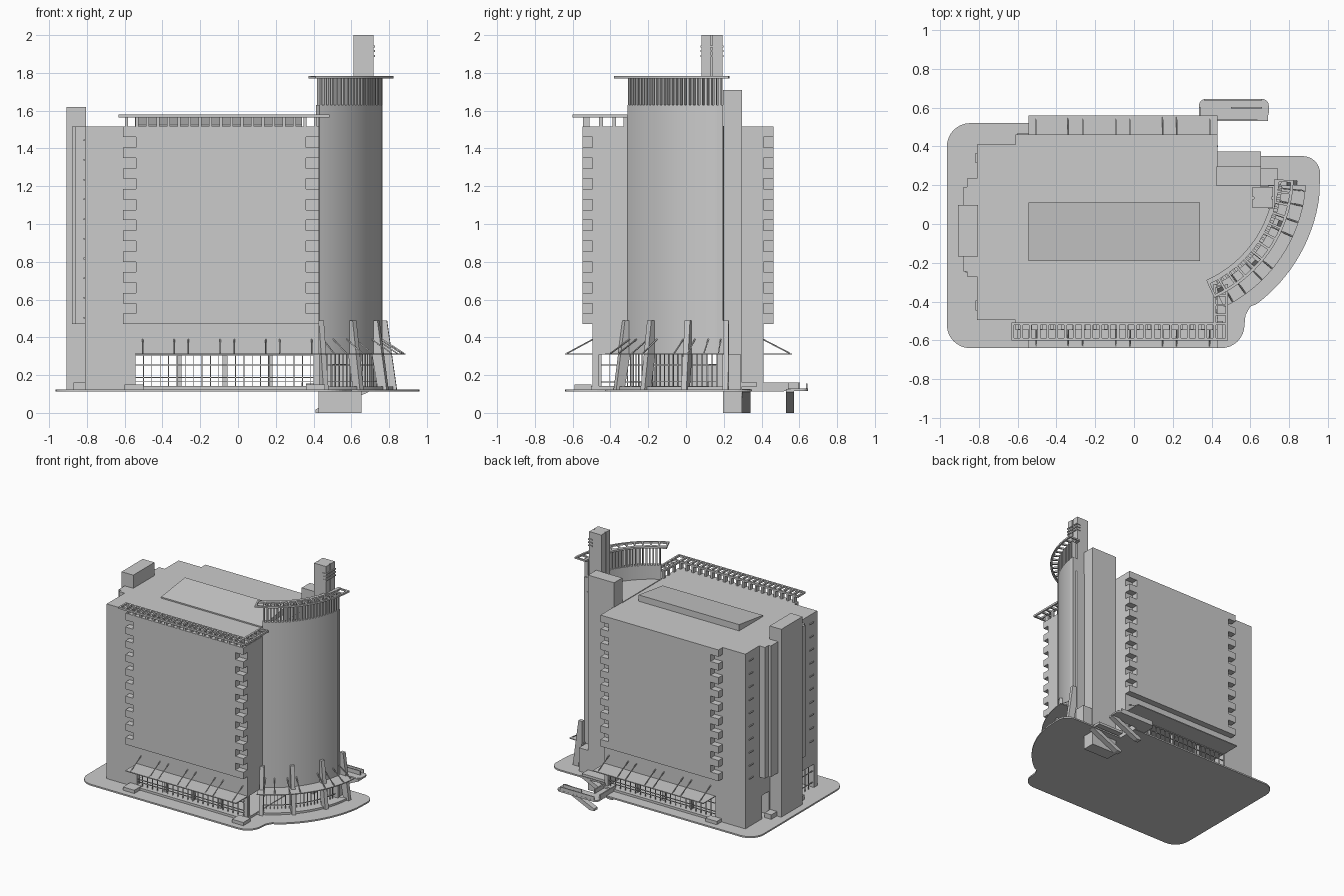
import bpy, bmesh, math
from mathutils import Vector

if "Cube" in bpy.data.objects:
    bpy.data.objects.remove(bpy.data.objects["Cube"])

CX, CY = 0.133, 0.25          # centre of the curved tower


def finish(name, bm, smooth=False):
    bmesh.ops.recalc_face_normals(bm, faces=bm.faces)
    me = bpy.data.meshes.new(name)
    bm.to_mesh(me)
    bm.free()
    ob = bpy.data.objects.new(name, me)
    bpy.context.collection.objects.link(ob)
    if smooth:
        bpy.ops.object.select_all(action='DESELECT')
        ob.select_set(True)
        bpy.context.view_layer.objects.active = ob
        bpy.ops.object.shade_smooth_by_angle(angle=math.radians(30))
    return ob


def loft(bm, a, b):
    va, vb = [bm.verts.new(p) for p in a], [bm.verts.new(p) for p in b]
    n = len(a)
    bm.faces.new(va)
    bm.faces.new(vb[::-1])
    for i in range(n):
        bm.faces.new((va[i], va[(i + 1) % n], vb[(i + 1) % n], vb[i]))


def add_box(bm, x0, x1, y0, y1, z0, z1):
    q = [(x0, y0), (x1, y0), (x1, y1), (x0, y1)]
    loft(bm, [(x, y, z0) for x, y in q], [(x, y, z1) for x, y in q])


def boxes(name, items):
    bm = bmesh.new()
    for b in items:
        add_box(bm, *b)
    return finish(name, bm)


def prism(name, pts, z0, z1, smooth=False):
    bm = bmesh.new()
    loft(bm, [(x, y, z0) for x, y in pts], [(x, y, z1) for x, y in pts])
    return finish(name, bm, smooth)


def profile_y(name, pts, y0, y1):
    bm = bmesh.new()
    loft(bm, [(x, y0, z) for x, z in pts], [(x, y1, z) for x, z in pts])
    return finish(name, bm)


def pol(r, a):
    a = math.radians(a)
    return CX + r * math.cos(a), CY + r * math.sin(a)


def arc(r, a0, a1, n=32):
    return [pol(r, a0 + (a1 - a0) * i / n) for i in range(n + 1)]


def ring(name, r0, r1, a0, a1, z0, z1):
    return prism(name, arc(r1, a0, a1) + arc(r0, a1, a0), z0, z1, True)


def radial(bm, a, w, prof):
    # radial profile (r, z) given thickness w and set at angle a
    t = math.radians(a)
    off = Vector((-math.sin(t), math.cos(t), 0)) * w / 2
    p = [Vector((*pol(r, a), z)) for r, z in prof]
    loft(bm, [v - off for v in p], [v + off for v in p])


def radials(name, angles, w, prof):
    bm = bmesh.new()
    for a in angles:
        radial(bm, a, w, prof)
    return finish(name, bm)


def steps(a, b, n):
    return [a + (b - a) * i / n for i in range(n + 1)]


def corner(cx, cy, r, a0, a1):
    return [(cx + r * math.cos(math.radians(a)), cy + r * math.sin(math.radians(a)))
            for a in steps(a0, a1, 8)]


# base plate with rounded corners and curved lobe
prism("base_plate",
      corner(-.845, -.52, .12, 180, 270) + corner(.45, -.52, .12, 270, 360)
      + [(.575, -.47), (.60, -.425)] + arc(.83, -53, -8, 16)
      + corner(.87, .26, .09, 0, 90) + [(.43, .35), (.43, .52)]
      + corner(-.845, .40, .12, 90, 180), .112, .124)

# main block above an open ground floor
boxes("main_block", [(-.81, .43, -.495, .41, .31, 1.515)])
boxes("ground_floor_walls", [
    (-.81, -.545, -.495, -.455, .12, .31), (-.81, -.545, -.17, .11, .12, .31),
    (-.81, -.545, .2, .41, .12, .31), (.40, .43, -.495, -.46, .12, .31),
    (.40, .43, .19, .41, .12, .31)])
boxes("plinth", [(-.6, .43, -.52, .43, .12, .142), (-.6, -.5, -.59, -.5, .12, .15),
                 (.36, .46, -.59, -.5, .12, .15), (-.87, -.81, -.25, .17, .12, .16),
                 (-.6, -.5, .41, .47, .12, .15)])

# front and back facade panels with notched balcony edges
h = (1.515 - .47) / 19
for name, y0, y1 in (("front_panel", -.547, -.49), ("back_panel", .405, .462)):
    left, right = [], []
    for i in range(19):
        o = .07 * (i % 2)
        for z in (.47 + h * i, .47 + h * (i + 1)):
            left.append((-.61 + o, z))
            right.append((.43 - o, z))
    profile_y(name, right + left[::-1], y0, y1)

# left side bay, pier and small wall vents
boxes("left_bay", [(-.86, -.8, -.27, .235, .47, 1.515), (-.88, -.8, -.245, .19, .47, 1.515),
                   ])
boxes("left_pier", [(-.908, -.805, -.168, .098, .12, 1.62)])
boxes("left_wall_vents", [(-.817, -.8, y - .025, y + .025, z, z + .008)
                          for y in (-.42, .34) for z in steps(.5, 1.44, 9)])

# glazing bars and doors, front and back
bars = []
for y in (-.488, .398):
    bars += [(x - .002, x + .002, y, y + .006, .14, .31) for x in steps(-.545, .43, 22)]
    bars += [(-.545, .43, y, y + .006, z, z + .005) for z in (.165, .185, .25, .303)]
bars += [(-.80, -.794, y - .002, y + .002, .12, .31) for y in steps(-.45, -.17, 6)]
bars += [(-.80, -.794, -.455, -.17, z, z + .005) for z in (.16, .25)]
boxes("window_bars", bars)
boxes("ground_columns", [(x - .012, x + .012, y - .012, y + .012, .13, .31)
                         for x in (-.31, -.07, .17) for y in (-.46, .37)])


# flat entrance canopies with tie rods
def rods(name, pairs, r=.003):
    bm = bmesh.new()
    for a, b in pairs:
        a, b = Vector(a), Vector(b)
        d = (b - a).normalized()
        u = d.cross(Vector((.3, .2, 1))).normalized() * r
        v = d.cross(u).normalized() * r
        q = (u + v, u - v, -u - v, v - u)
        loft(bm, [a + k for k in q], [b + k for k in q])
    return finish(name, bm)


boxes("canopies", [(-.545, .43, -.64, -.49, .308, .315), (-.545, .43, .405, .56, .308, .315)])
rx = (-.505, -.338, -.263, -.095, -.02, .148, .22, .39)
rods("canopy_rods", [((x, -.63, .315), (x, -.495, .388)) for x in rx]
     + [((x, .55, .315), (x, .41, .388)) for x in rx])

# sloping roof light
bm = bmesh.new()
prof = [(-.19, 1.51), (.11, 1.51), (.11, 1.565), (-.19, 1.525)]
loft(bm, [(-.545, y, z) for y, z in prof], [(.34, y, z) for y, z in prof])
finish("roof_light", bm)

# roof pergola
za, zb = 1.565, 1.58
p = [(-.632, .485, -.602, -.588, za, zb), (-.632, .42, -.522, -.508, za, zb),
     (.471, .485, -.602, -.31, za, zb), (.41, .424, -.522, -.31, za, zb)]
p += [(x - .007, x + .007, -.60, -.51, za, zb) for x in steps(-.625, .415, 23)]
p += [(.415, .48, y - .006, y + .006, za, zb) for y in steps(-.515, -.32, 4)]
boxes("roof_pergola", p)
boxes("pergola_brackets", [(x - .008, x + .008, -.545, -.51, 1.51, za)
                           for x in steps(-.59, .41, 18)]
      + [(.412, .428, y - .01, y + .01, 1.51, za) for y in (-.45, -.38, -.32)])

# curved tower: solid core, outer shell, open crown of posts
A0, A1 = -62, -5.4
prism("tower_core", arc(.61, A0, A1) + [(.73, .2), (.42, .2)], .31, 1.52)
ring("tower_shell", .598, .634, A0, A1, .31, 1.63)
radials("crown_posts", steps(A0 + 1, A1 - 1, 24), .012,
        [(.6, 1.62), (.634, 1.62), (.634, 1.772), (.6, 1.772)])
ring("crown_inner_ring", .59, .615, -66, -2, 1.769, 1.783)
ring("crown_outer_ring", .675, .69, -66, -2, 1.769, 1.783)
radials("crown_rungs", steps(-65.5, -2.5, 12), .012,
        [(.6, 1.77), (.685, 1.77), (.685, 1.782), (.6, 1.782)])

# stair shaft and chimney
boxes("stair_shaft", [(.425, .655, .195, .297, 0, 1.71)])
boxes("tower_end_wall", [(.65, .764, .165, .195, .12, 1.63)])
boxes("chimney", [(.612, .718, .082, .13, 1.5, 2), (.612, .718, .14, .192, 1.5, 2),
                  (.62, .71, .128, .142, 1.5, 2)])
boxes("chimney_rings", [(.69, .725, .078, .198, z, z + .01) for z in (1.885, 1.91, 1.935)])

# curved lobby: low wall, glazing bars, canopy, buttress fins
ring("lobby_floor", .3, .66, A0, A1, .12, .138)
ring("lobby_low_wall", .655, .69, -66, -2, .12, .14)
ring("lobby_rail_low", .612, .618, A0, A1, .165, .17)
ring("lobby_rail_mid", .612, .618, A0, A1, .25, .255)
radials("lobby_bars", steps(A0, A1, 22), .004, [(.612, .13), (.618, .13), (.618, .31), (.612, .31)])
ring("lobby_canopy", .62, .755, -64, -4, .308, .315)
radials("buttress_fins", (-62, -42.6, -21.7, -3.4), .03,
        [(.66, .12), (.71, .12), (.657, .49), (.625, .49), (.625, .315)])
rods("lobby_canopy_rods", [((*pol(.75, a + d), .315), (*pol(.632, a + d), .39))
                           for a in (-57, -42.6, -21.7, -9) for d in (-3, 3)])
boxes("lobby_door_block", [(.5, .58, .12, .2, .12, .26)])

# rear landing, parapets and ramps down to street level
prism("rear_landing", corner(.37, .61, .035, 90, 180) + corner(.37, .575, .035, 180, 270)
      + corner(.66, .575, .035, 270, 360) + corner(.66, .61, .035, 0, 90), .115, .128)
boxes("rear_walkway", [(.335, .43, .4, .56, .115, .128)])
boxes("rear_parapets", [(.335, .345, .41, .6, .12, .16), (.42, .43, .41, .545, .12, .16),
                        (.5, .66, .595, .603, .12, .16), (.36, .66, .636, .644, .12, .155)])
ramp = [(.41, 0), (.45, 0), (.69, .11), (.69, .126), (.65, .126), (.41, .018)]
profile_y("rear_ramp_outer", ramp, .53, .572)
profile_y("rear_ramp_inner", ramp, .297, .342)
boxes("rear_door_surround", [(.655, .74, .2, .29, .12, .31), (.43, .655, .297, .375, .14, .16)])
